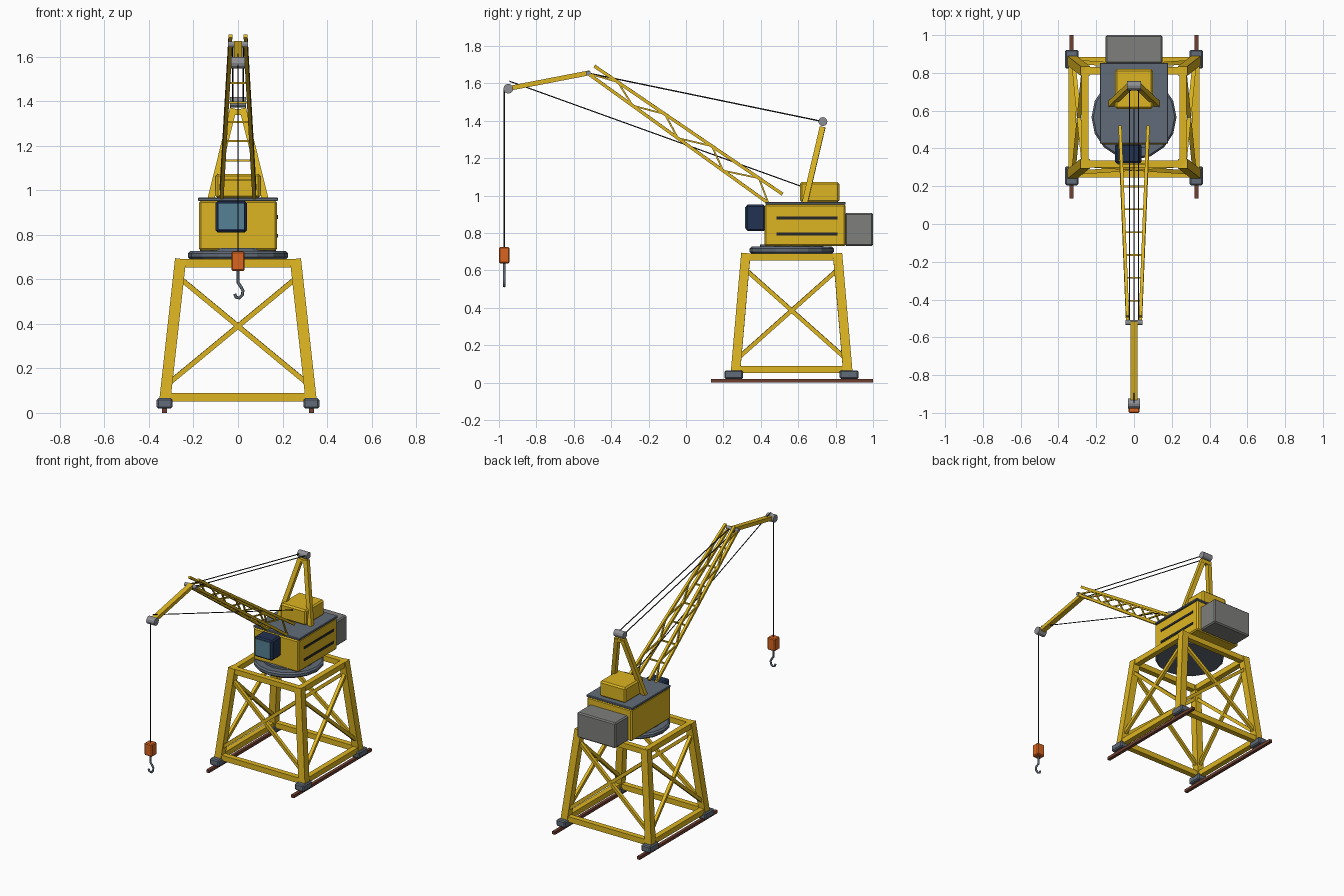
import bpy, bmesh, math
from mathutils import Vector, Matrix

if "Cube" in bpy.data.objects:
    bpy.data.objects.remove(bpy.data.objects["Cube"])

def material(name, color):
    m = bpy.data.materials.new(name)
    m.diffuse_color = (*color, 1)
    m.use_nodes = True
    m.node_tree.nodes["Principled BSDF"].inputs["Base Color"].default_value = m.diffuse_color
    return m

YELLOW = material("yellow_paint", (0.72, 0.46, 0.015))
STEEL = material("blue_grey_steel", (0.12, 0.15, 0.19))
SHEAVE = material("sheave_grey", (0.27, 0.28, 0.30))
WEIGHT = material("counterweight_grey", (0.21, 0.21, 0.20))
NAVY = material("navy_cab", (0.016, 0.032, 0.085))
GLASS = material("window_glass", (0.09, 0.22, 0.30))
DARK = material("dark_steel", (0.02, 0.02, 0.023))
RUST = material("rail_rust", (0.16, 0.05, 0.03))
ORANGE = material("orange_block", (0.70, 0.13, 0.015))

def finish(name, bm, mat, bevel=0):
    bmesh.ops.recalc_face_normals(bm, faces=bm.faces)
    me = bpy.data.meshes.new(name)
    bm.to_mesh(me)
    bm.free()
    me.materials.append(mat)
    ob = bpy.data.objects.new(name, me)
    bpy.context.collection.objects.link(ob)
    if bevel:
        mod = ob.modifiers.new("bevel", "BEVEL")
        mod.width, mod.segments = bevel, 1
        mod.limit_method = "ANGLE"
    return ob

def box(name, x, y, z, mat, bevel=0):
    """Box from (min, max) ranges."""
    bm = bmesh.new()
    size = [r[1] - r[0] for r in (x, y, z)]
    mid = [(r[1] + r[0]) / 2 for r in (x, y, z)]
    bmesh.ops.create_cube(bm, size=1, matrix=Matrix.Translation(mid) @ Matrix.Diagonal((*size, 1)))
    return finish(name, bm, mat, bevel)

def frame(a, b):
    d = (b - a).normalized()
    ref = Vector((0, 1, 0)) if abs(d.z) > 0.9 else Vector((0, 0, 1))
    u = ref.cross(d).normalized()
    v = d.cross(u)
    m = Matrix((u, v, d)).transposed().to_4x4()
    m.translation = (a + b) / 2
    return m

def beams(name, pairs, w, mat, h=None, bevel=0):
    """Square bars between pairs of points, in one object."""
    bm = bmesh.new()
    for a, b in pairs:
        a, b = Vector(a), Vector(b)
        bmesh.ops.create_cube(bm, size=1, matrix=frame(a, b) @ Matrix.Diagonal((w, h or w, (b - a).length, 1)))
    return finish(name, bm, mat, bevel)

def rods(name, pairs, r, mat, sides=6, bevel=0):
    """Round bars between pairs of points, in one object."""
    bm = bmesh.new()
    for a, b in pairs:
        a, b = Vector(a), Vector(b)
        bmesh.ops.create_cone(bm, cap_ends=True, segments=sides, radius1=r, radius2=r,
                              depth=(b - a).length, matrix=frame(a, b))
    return finish(name, bm, mat, bevel)

CY = 0.565  # slewing axis

# Rails and bogies
for side, s in (("left", -1), ("right", 1)):
    box(f"{side}_rail", (s * 0.33 - 0.011, s * 0.33 + 0.011), (0.135, 1.0), (0, 0.02), RUST)
    for end, y in (("front", 0.255), ("back", 0.872)):
        box(f"{end}_{side}_bogie", (s * 0.33 - 0.035, s * 0.33 + 0.035), (y - 0.05, y + 0.05),
            (0.02, 0.066), STEEL, 0.007)

# Portal tower: legs, rings and cross braces
def corner(sx, sy, z):
    t = (z - 0.06) / 0.63
    return Vector((sx * (0.328 - 0.07 * t), CY + sy * (0.30 - 0.055 * t), z))

order = [(-1, -1), (1, -1), (1, 1), (-1, 1)]
faces = list(zip(order, order[1:] + order[:1]))
beams("portal_legs", [(corner(*c, 0.055), corner(*c, 0.69)) for c in order], 0.05, YELLOW)
beams("lower_ring_beams", [(corner(*a, 0.07), corner(*b, 0.07)) for a, b in faces], 0.038, YELLOW)
beams("upper_ring_beams", [(corner(*a, 0.672), corner(*b, 0.672)) for a, b in faces], 0.038, YELLOW)
beams("cross_braces", [p for a, b in faces for p in
      ((corner(*a, 0.61), corner(*b, 0.125)), (corner(*b, 0.61), corner(*a, 0.125)))], 0.022, YELLOW)

# Slewing ring
rods("slewing_ring", [((0, CY, 0.69), (0, CY, 0.727))], 0.225, STEEL, 16, 0.01)
rods("slewing_neck", [((0, CY, 0.72), (0, CY, 0.74))], 0.17, STEEL, 16)

# Machine house
box("machine_house", (-0.175, 0.175), (0.42, 0.853), (0.73, 0.953), YELLOW, 0.008)
box("roof_plate", (-0.18, 0.18), (0.425, 0.853), (0.952, 0.967), STEEL, 0.003)
box("counterweight", (-0.15, 0.15), (0.85, 1.0), (0.73, 0.908), WEIGHT, 0.008)
box("winch_housing", (-0.1, 0.1), (0.61, 0.82), (0.965, 1.073), YELLOW, 0.01)
for i, z in enumerate((0.795, 0.88)):
    box(f"vent_slot_{i + 1}", (0.17, 0.179), (0.485, 0.81), (z - 0.008, z + 0.008), DARK)

# Operator cab
box("cab", (-0.1, 0.04), (0.32, 0.425), (0.81, 0.952), NAVY, 0.01)
box("cab_window", (-0.088, 0.028), (0.316, 0.33), (0.825, 0.94), GLASS)

# A-frame with top sheave
beams("a_frame_legs", [((s * 0.122, 0.635, 0.96), (s * 0.022, 0.73, 1.365)) for s in (-1, 1)], 0.03, YELLOW)
beams("a_frame_head", [((-0.035, 0.728, 1.352), (0.035, 0.728, 1.352))], 0.026, YELLOW)
rods("a_frame_sheave", [((-0.037, 0.732, 1.396), (0.037, 0.732, 1.396))], 0.024, SHEAVE, 12)

# Lattice boom
def lower(s, t):
    return Vector((s * (0.074 - 0.04 * t), 0.44 - 0.967 * t, 0.96 + 0.695 * t))

def upper(s, t):
    return Vector((s * (0.074 - 0.04 * t), 0.516 - 1.006 * t, 1.008 + 0.685 * t))

def node(s, k):
    return (upper if k % 2 else lower)(s, k / 8)

beams("boom_chords", [(f(s, 0), f(s, 1)) for f in (lower, upper) for s in (-1, 1)], 0.017, YELLOW)
beams("boom_lacing", [(node(s, k), node(s, k + 1)) for s in (-1, 1) for k in range(8)], 0.009, YELLOW)
beams("boom_rungs", [(lower(-1, k / 8), lower(1, k / 8)) for k in range(9)], 0.009, YELLOW)

# Jib and its sheaves
beams("jib", [((0, -0.515, 1.657), (0, -0.95, 1.573))], 0.037, YELLOW, 0.026)
rods("boom_head_pin", [((-0.045, -0.522, 1.655), (0.045, -0.522, 1.655))], 0.013, SHEAVE, 12)
rods("jib_sheave", [((-0.031, -0.95, 1.572), (0.031, -0.95, 1.572))], 0.026, SHEAVE, 12)

# Ropes
rods("stay_ropes", [((s * 0.024, -0.522, 1.655), (s * 0.024, 0.732, 1.396)) for s in (-1, 1)], 0.0035, DARK)
rods("hoist_rope", [((0, 0.635, 1.043), (0, -0.944, 1.612)),
                    ((0, -0.972, 1.572), (0, -0.972, 0.72))], 0.003, DARK)

# Hook block and hook
box("hook_block", (-0.03, 0.03), (-1.0, -0.944), (0.638, 0.725), ORANGE, 0.006)
cu = bpy.data.curves.new("hook", "CURVE")
cu.dimensions = "3D"
cu.bevel_depth, cu.bevel_resolution, cu.use_fill_caps = 0.007, 1, True
path = [(0, 0.645), (0, 0.585), (0.012, 0.568), (0.022, 0.55), (0.02, 0.53),
        (0.006, 0.516), (-0.009, 0.52), (-0.015, 0.535)]
sp = cu.splines.new("POLY")
sp.points.add(len(path) - 1)
for p, (x, z) in zip(sp.points, path):
    p.co = (x, -0.972, z, 1)
cu.materials.append(STEEL)
bpy.context.collection.objects.link(bpy.data.objects.new("hook", cu))
